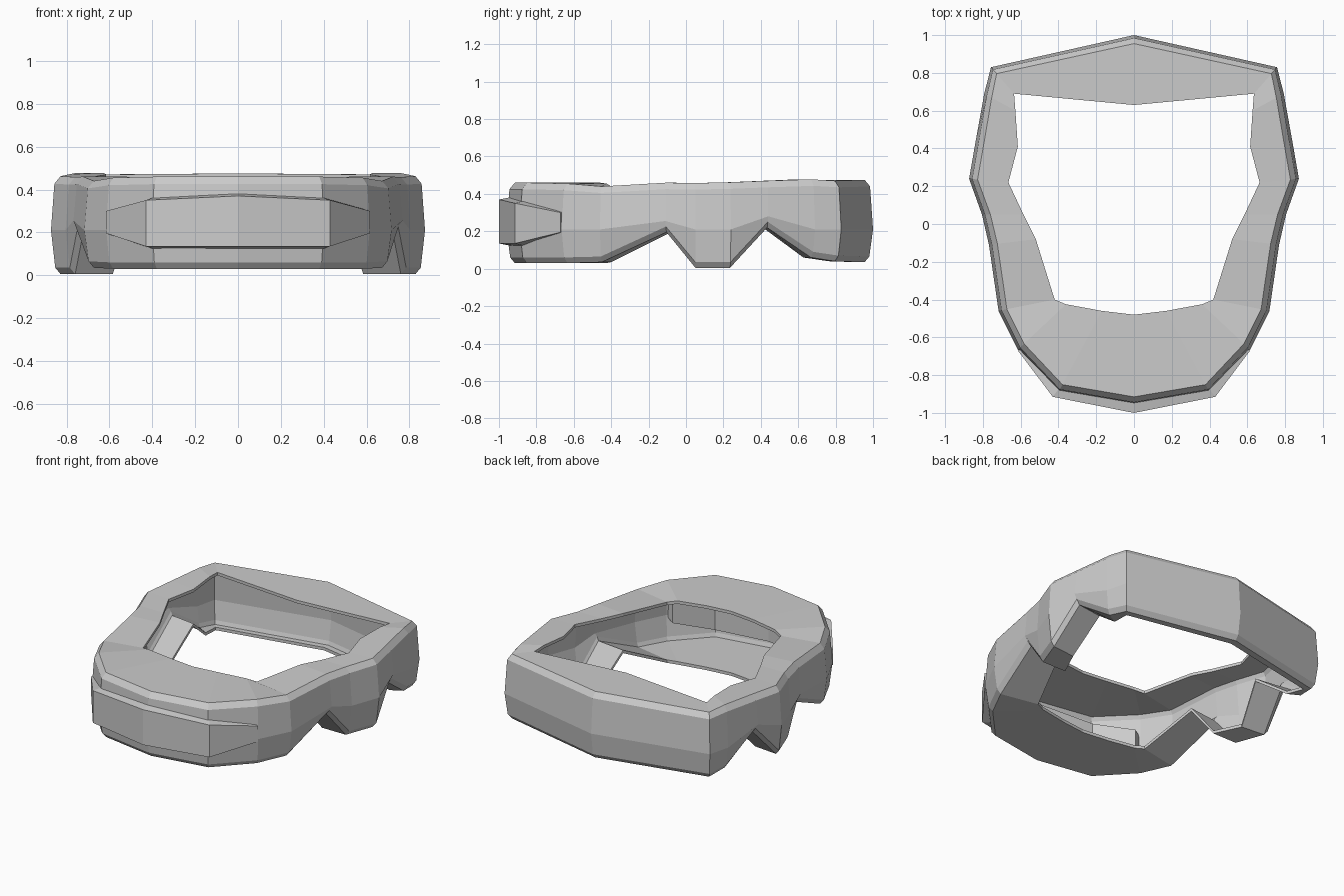
import bpy, bmesh
from mathutils import Vector

if "Cube" in bpy.data.objects:
    bpy.data.objects.remove(bpy.data.objects["Cube"])


def loft(name, loops, closed):
    """Skin a list of equal-length section loops."""
    bm = bmesh.new()
    rings = [[bm.verts.new(p) for p in loop] for loop in loops]
    n = len(rings[0])
    count = len(rings) if closed else len(rings) - 1
    for i in range(count):
        a, b = rings[i], rings[(i + 1) % len(rings)]
        for j in range(n):
            k = (j + 1) % n
            bm.faces.new((a[j], a[k], b[k], b[j]))
    if not closed:
        bm.faces.new(rings[0])
        bm.faces.new(rings[-1])
    bmesh.ops.remove_doubles(bm, verts=bm.verts, dist=0.0005)
    bmesh.ops.recalc_face_normals(bm, faces=bm.faces)
    mesh = bpy.data.meshes.new(name)
    bm.to_mesh(mesh)
    bm.free()
    obj = bpy.data.objects.new(name, mesh)
    bpy.context.collection.objects.link(obj)
    return obj


def mirrored(loops, ends_on_axis):
    """Prepend / append the left half (stations on x = 0 are not repeated)."""
    flip = lambda loop: [Vector((-p.x, p.y, p.z)) for p in loop]
    if ends_on_axis:
        return loops + [flip(l) for l in reversed(loops[1:-1])]
    return [flip(l) for l in reversed(loops[1:])] + loops


def shell_section(xo, yo, xi, yi, zb, zt, lip):
    """Thin C-shaped channel section, open to the inside of the ring."""
    o, d = Vector((xo, yo, 0)), Vector((xi - xo, yi - yo, 0))
    width = d.length
    d.normalize()
    p = lambda s, z: o + d * s + Vector((0, 0, z))
    t = 0.02
    lip = lip or width
    mid = max(0.21, zb + 0.06)
    outer = [(0.045, zt), (0.016, zt - 0.035), (0, mid), (0.02, zb + 0.03), (0.045, zb), (lip, zb)]
    inner = [(lip, zb + t), (0.05, zb + t), (0.02 + t, zb + 0.045), (t, mid),
             (0.016 + t, zt - 0.045), (0.05, zt - t), (width, zt - t), (width, zt)]
    return [p(*q) for q in outer + inner]


# Ring body: outer xy, inner xy, bottom z, top z, lower lip width (0 = full)
stations = [
    (0.00, -0.96, 0.00, -0.48, 0.03, 0.46, 0),
    (0.40, -0.89, 0.17, -0.46, 0.03, 0.46, 0),
    (0.615, -0.665, 0.36, -0.425, 0.03, 0.455, 0),
    (0.717, -0.46, 0.42, -0.40, 0.035, 0.44, 0),
    (0.768, -0.11, 0.52, -0.08, 0.195, 0.46, 0),
    (0.805, 0.05, 0.585, 0.05, 0.005, 0.458, 0),
    (0.873, 0.24, 0.665, 0.22, 0.005, 0.462, 0),
    (0.838, 0.44, 0.615, 0.41, 0.22, 0.47, 0),
    (0.793, 0.69, 0.628, 0.60, 0.06, 0.478, 0.13),
    (0.757, 0.83, 0.635, 0.69, 0.04, 0.47, 0.09),
    (0.00, 1.00, 0.00, 0.63, 0.035, 0.475, 0.09),
]
loft("ring_body", mirrored([shell_section(*s) for s in stations], True), True)


# Front bumper: outer xy, inner xy, bottom z, top z, edge slope height
def bumper_section(xo, yo, xi, yi, zb, zt, slope):
    return [Vector((xo, yo, zt)), Vector((xo, yo, zb + slope)),
            Vector((xi, yi, zb)), Vector((xi, yi, zt + slope))]


bumper = [
    (0.00, -1.00, 0.00, -0.87, 0.11, 0.37, 0.025),
    (0.43, -0.915, 0.36, -0.82, 0.11, 0.35, 0.025),
    (0.615, -0.67, 0.54, -0.63, 0.18, 0.30, 0.015),
]
loft("front_bumper", mirrored([bumper_section(*s) for s in bumper], False), False)
